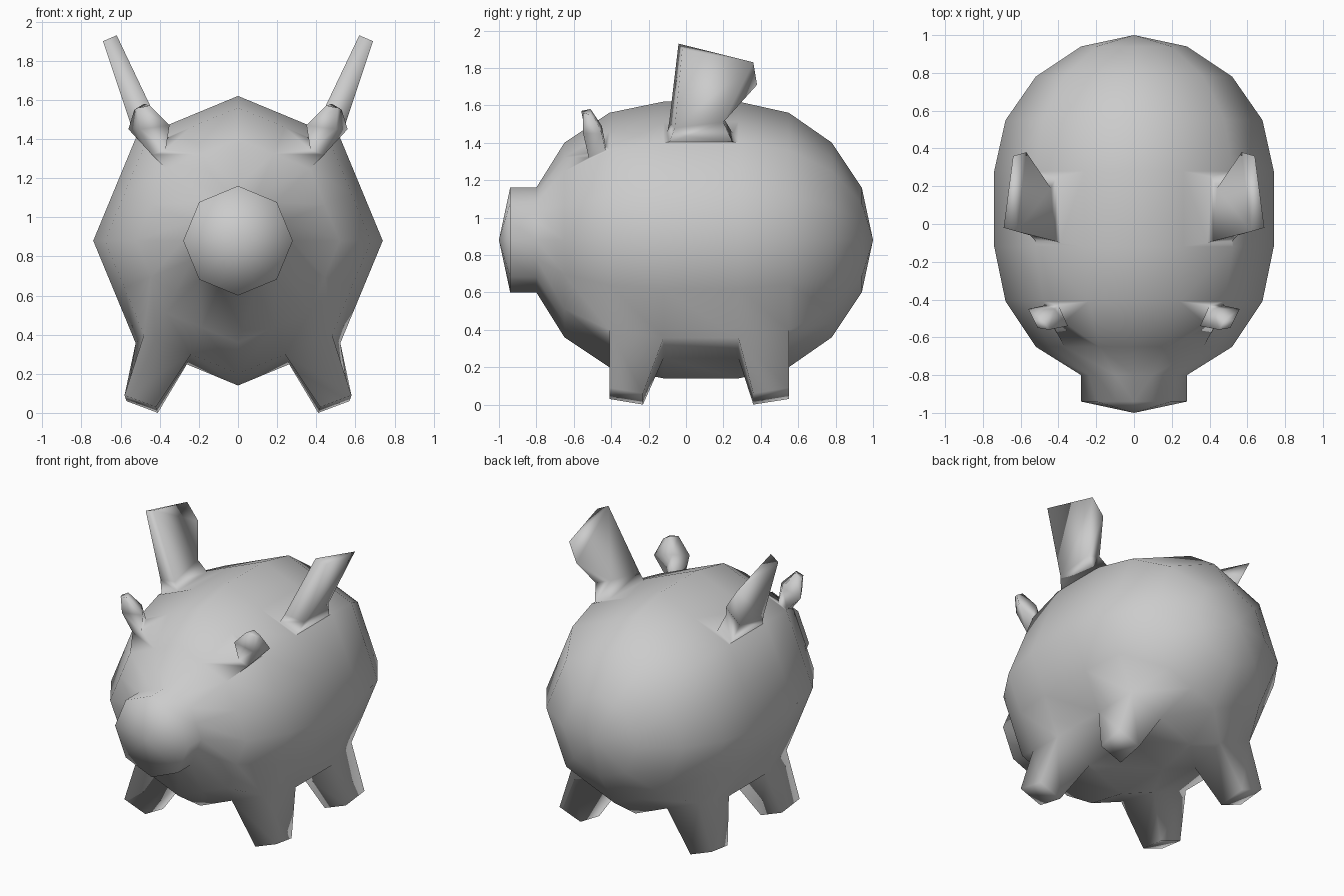
import bpy, bmesh, math

cube = bpy.data.objects.get("Cube")
if cube:
    bpy.data.objects.remove(cube, do_unlink=True)

# Colour
grey = bpy.data.materials.new("plain_grey")
grey.use_nodes = True
colour = (0.6, 0.6, 0.6, 1)
grey.diffuse_color = colour
grey.node_tree.nodes["Principled BSDF"].inputs["Base Color"].default_value = colour

AXIS_Z = 0.88
# Body profile from snout to rump: (y, radius)
PROFILE = [(-0.94, 0.28), (-0.80, 0.28), (-0.65, 0.52), (-0.41, 0.68), (-0.12, 0.74),
           (0.28, 0.74), (0.55, 0.68), (0.78, 0.52), (0.94, 0.28)]

bm = bmesh.new()


def half_ring(y, r):
    """Left half of an octagon, top to bottom, with edge midpoints."""
    corners = [(r * math.sin(k * math.pi / 4), AXIS_Z + r * math.cos(k * math.pi / 4))
               for k in range(5)]
    points = [corners[0]]
    for a, b in zip(corners, corners[1:]):
        points += [((a[0] + b[0]) / 2, (a[1] + b[1]) / 2), b]
    return [bm.verts.new((max(0, x) if abs(x) > 1e-5 else 0, y, z)) for x, z in points]


rings = [half_ring(y, r) for y, r in PROFILE]


def grow(ring, seg, *stages):
    """Grow a limb out of one body cell; each stage lists
    its front inner, front outer, back outer and back inner corners."""
    inner, outer = (seg, seg + 1) if seg < 4 else (seg + 1, seg)
    a, b = rings[ring], rings[ring + 1]
    loop = [a[inner], a[outer], b[outer], b[inner]]
    for stage in stages:
        new = [bm.verts.new(p) for p in stage]
        for i in range(4):
            j = (i + 1) % 4
            bm.faces.new((loop[i], loop[j], new[j], new[i]))
        loop = new
    bm.faces.new(loop)


# Limbs: (body ring, cell) -> stages
limbs = {
    # front leg
    (3, 6): [[(0.42, -0.41, 0.03), (0.58, -0.41, 0.09), (0.57, -0.23, 0.06), (0.41, -0.23, 0)]],
    # back leg
    (5, 6): [[(0.41, 0.36, 0), (0.57, 0.36, 0.06), (0.58, 0.55, 0.09), (0.42, 0.55, 0.03)]],
    # small brow ear: root, wide middle, tip
    (2, 1): [[(0.37, -0.52, 1.345), (0.44, -0.52, 1.32), (0.47, -0.43, 1.36), (0.40, -0.43, 1.385)],
             [(0.35, -0.54, 1.47), (0.50, -0.55, 1.45), (0.56, -0.45, 1.45), (0.42, -0.45, 1.49)],
             [(0.45, -0.56, 1.57), (0.51, -0.55, 1.56), (0.53, -0.51, 1.55), (0.48, -0.51, 1.58)]],
    # tall ear: root, neck, flared top
    (4, 1): [[(0.39, -0.10, 1.455), (0.52, -0.09, 1.40), (0.52, 0.25, 1.40), (0.41, 0.25, 1.45)],
             [(0.42, -0.09, 1.51), (0.55, -0.06, 1.48), (0.55, 0.20, 1.51), (0.44, 0.19, 1.55)],
             [(0.62, -0.04, 1.93), (0.69, -0.02, 1.90), (0.64, 0.36, 1.83), (0.57, 0.38, 1.71)]],
}

# Body skin, leaving out the cells where limbs grow
for i, (a, b) in enumerate(zip(rings, rings[1:])):
    for s in range(8):
        if (i, s) in limbs:
            grow(i, s, *limbs[i, s])
        else:
            bm.faces.new((a[s], a[s + 1], b[s + 1], b[s]))

# Snout tip and rump
for y, ring in ((-1, rings[0]), (1, rings[-1])):
    tip = bm.verts.new((0, y, AXIS_Z))
    for s in range(8):
        bm.faces.new((tip, ring[s], ring[s + 1]))

# Mirror to the right side
bmesh.ops.mirror(bm, geom=bm.verts[:] + bm.edges[:] + bm.faces[:], axis='X', merge_dist=0.0005)
bmesh.ops.remove_doubles(bm, verts=bm.verts[:], dist=0.0005)
bmesh.ops.recalc_face_normals(bm, faces=bm.faces[:])
for f in bm.faces:
    f.smooth = True

mesh = bpy.data.meshes.new("pig_body")
bm.to_mesh(mesh)
bm.free()
mesh.materials.append(grey)
pig = bpy.data.objects.new("pig_body", mesh)
bpy.context.scene.collection.objects.link(pig)
